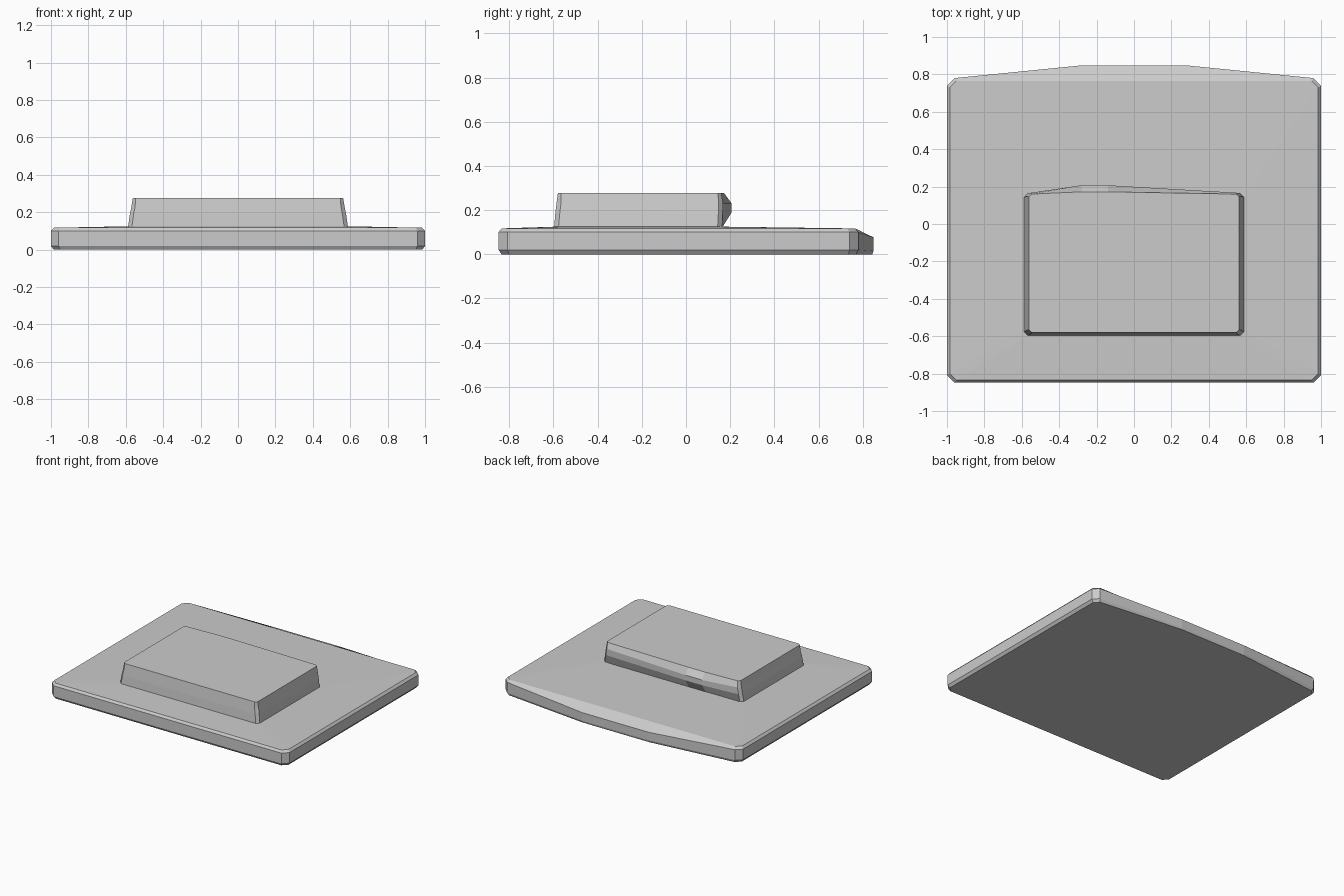
import bpy, bmesh

if "Cube" in bpy.data.objects:
    bpy.data.objects.remove(bpy.data.objects["Cube"])


def loft(name, rings):
    """Bridge equal-length closed rings of points and cap both ends."""
    bm = bmesh.new()
    loops = [[bm.verts.new(p) for p in ring] for ring in rings]
    n = len(loops[0])
    for a, b in zip(loops, loops[1:]):
        for i in range(n):
            j = (i + 1) % n
            bm.faces.new((a[i], a[j], b[j], b[i]))
    bm.faces.new(loops[0][::-1])
    bm.faces.new(loops[-1])
    bmesh.ops.recalc_face_normals(bm, faces=bm.faces)
    mesh = bpy.data.meshes.new(name)
    bm.to_mesh(mesh)
    bm.free()
    obj = bpy.data.objects.new(name, mesh)
    bpy.context.collection.objects.link(obj)
    return obj


def base_ring(w, front, back, bow, c, z, bow_z):
    """Symmetric slab outline: clipped corners and a bowed back edge."""
    right = [(w - c, front, z), (w, front + c, z), (w, back - c, z),
             (w - c, back, z), (0.28, bow, bow_z)]
    return right + [(-x, y, h) for x, y, h in reversed(right)]


def block_ring(w, front, back, bulge, c, z, corner_z):
    """Raised block outline: the back bulge peaks left of centre."""
    return [(-w + c, front, z), (w - c, front, z), (w, front + c, z),
            (w, back - c, corner_z), (w - c, back, corner_z),
            (-0.14, bulge, z), (-0.28, bulge, z),
            (-w + c, back, corner_z), (-w, back - c, corner_z),
            (-w, front + c, z)]


# Wide slab with softened edges and a slightly crowned top
loft("base_slab", [
    base_ring(0.985, -0.835, 0.77, 0.843, 0.035, 0.0, 0.0),
    base_ring(1.0, -0.848, 0.78, 0.848, 0.04, 0.02, 0.015),
    base_ring(1.0, -0.848, 0.78, 0.848, 0.04, 0.10, 0.077),
    base_ring(0.985, -0.835, 0.765, 0.765, 0.035, 0.117, 0.117),
    base_ring(0.58, -0.59, 0.16, 0.16, 0.03, 0.125, 0.125),
])

# Tapered block with an overhanging, off-centre back bulge
loft("raised_block", [
    block_ring(0.588, -0.597, 0.163, 0.163, 0.02, 0.12, 0.12),
    block_ring(0.578, -0.591, 0.166, 0.207, 0.02, 0.19, 0.18),
    block_ring(0.570, -0.586, 0.167, 0.207, 0.02, 0.23, 0.23),
    block_ring(0.562, -0.580, 0.160, 0.172, 0.015, 0.277, 0.277),
])
